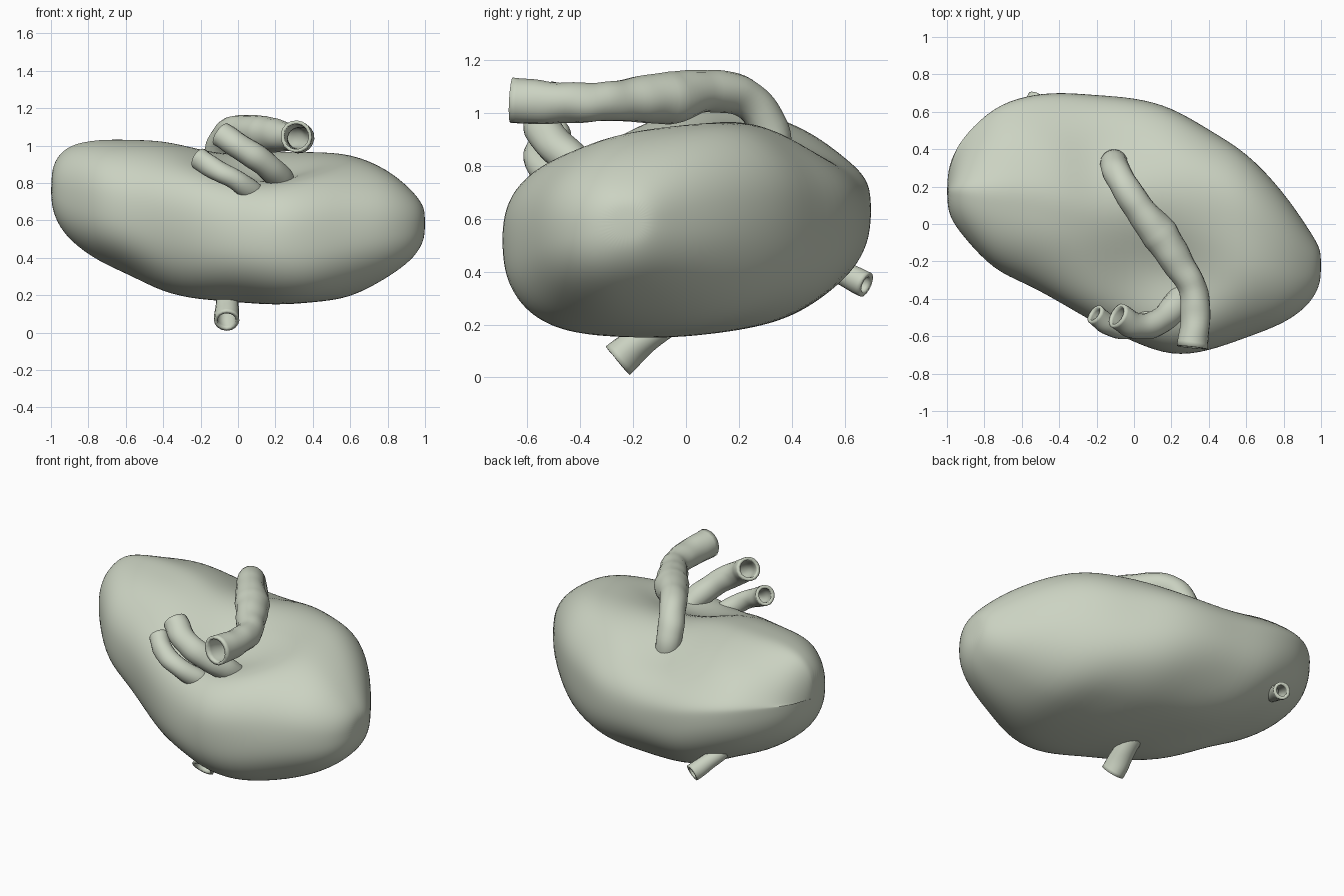
import bpy, bmesh, math
from mathutils import Vector, noise

if "Cube" in bpy.data.objects:
    bpy.data.objects.remove(bpy.data.objects["Cube"], do_unlink=True)

COLOUR = (0.60, 0.65, 0.54, 1)
mat = bpy.data.materials.new("pale grey green")
mat.use_nodes = True
mat.diffuse_color = COLOUR
shader = next(n for n in mat.node_tree.nodes if n.type == 'BSDF_PRINCIPLED')
shader.inputs["Base Color"].default_value = COLOUR
shader.inputs["Roughness"].default_value = 0.7


def add_object(name, mesh):
    obj = bpy.data.objects.new(name, mesh)
    bpy.context.collection.objects.link(obj)
    mesh.materials.clear()
    mesh.materials.append(mat)
    for poly in mesh.polygons:
        poly.use_smooth = True
    return obj


# Organ body: rounded sections along x, each given as x, y range, z range
SECTIONS = [
    (-1, .1, .25, .7, .85), (-.97, .02, .36, .6, .93), (-.9, -.07, .47, .5, 1),
    (-.75, -.24, .62, .4, 1.04), (-.58, -.31, .68, .33, 1.04),
    (-.4, -.4, .7, .23, 1.03), (-.2, -.53, .69, .19, .98),
    (0, -.62, .67, .17, .95), (.2, -.7, .62, .15, .95), (.4, -.68, .5, .16, .95),
    (.6, -.59, .38, .19, .95), (.8, -.52, .16, .31, .86),
    (.93, -.43, -.03, .4, .75), (.985, -.34, -.12, .48, .68),
    (1, -.27, -.17, .54, .63),
]
SIDES = 40
TILT = 0.08
SWELL = 0.01
# Hollows in the upper surface: x, y, size, depth (a negative depth is a hump)
DENTS = [(.15, -.28, .24, .14), (-.06, .43, .15, .06),
         (.12, .58, .14, .07), (.32, .22, .18, -.02)]


def rounded(value):
    return math.copysign(abs(value) ** 0.85, value)


def body_point(section, angle):
    x, y0, y1, z0, z1 = section
    c, s = rounded(math.cos(angle)), rounded(math.sin(angle))
    half = (y1 - y0) / 2
    p = Vector((x, (y0 + y1) / 2 + half * c,
                (z0 + z1) / 2 + (z1 - z0) / 2 * s + TILT * half * c))
    if s > 0:
        sink = sum(depth * math.exp(-((x - dx) ** 2 + (p.y - dy) ** 2) / size ** 2)
                   for dx, dy, size, depth in DENTS)
        # The tall lobe slopes down toward the back
        lobe = min(1, max(0, (0.05 - x) / 0.35))
        p.z -= s * (sink + 0.21 * lobe * max(c, 0))
    lump = noise.noise(p * 3.2) * 0.025 * (1 - x ** 4)
    return p + Vector((0, c, s)) * (lump + SWELL)


bm = bmesh.new()
rings = [[bm.verts.new(body_point(sec, math.tau * i / SIDES)) for i in range(SIDES)]
         for sec in SECTIONS]
for a, b in zip(rings, rings[1:]):
    for i in range(SIDES):
        j = (i + 1) % SIDES
        bm.faces.new((a[i], a[j], b[j], b[i]))
for ring in (rings[0], rings[-1]):
    bm.faces.new(ring)
bmesh.ops.recalc_face_normals(bm, faces=bm.faces)
mesh = bpy.data.meshes.new("organ_body")
bm.to_mesh(mesh)
bm.free()
body = add_object("organ_body", mesh)
body.modifiers.new("smooth", 'SUBSURF').levels = 2
body.modifiers["smooth"].render_levels = 2


# Vessels: hollow tubes along a smooth path of x, y, z, radius
def vessel(name, points, wall=0.018):
    curve = bpy.data.curves.new(name + "_path", 'CURVE')
    curve.dimensions = '3D'
    curve.bevel_depth = 1
    curve.bevel_resolution = 6
    curve.resolution_u = 8
    spline = curve.splines.new('BEZIER')
    spline.bezier_points.add(len(points) - 1)
    for bp, (x, y, z, r) in zip(spline.bezier_points, points):
        bp.co = (x, y, z)
        bp.radius = r
        bp.handle_left_type = bp.handle_right_type = 'AUTO'
    helper = bpy.data.objects.new(name + "_path", curve)
    bpy.context.collection.objects.link(helper)
    graph = bpy.context.evaluated_depsgraph_get()
    tube = bpy.data.meshes.new_from_object(helper.evaluated_get(graph))
    bpy.data.objects.remove(helper, do_unlink=True)
    bm = bmesh.new()
    bm.from_mesh(tube)
    bmesh.ops.remove_doubles(bm, verts=bm.verts, dist=0.0005)
    bmesh.ops.recalc_face_normals(bm, faces=bm.faces)
    # Slightly uneven walls
    for v in bm.verts:
        v.co += v.normal * noise.noise(v.co * 9) * 0.008
    bm.to_mesh(tube)
    bm.free()
    obj = add_object(name, tube)
    solid = obj.modifiers.new("wall", 'SOLIDIFY')
    solid.thickness = wall
    solid.offset = -1


vessel("large_vessel", [
    (-.1, .34, .8, .07), (-.1, .31, .95, .075), (-.06, .22, 1.06, .075),
    (.03, .08, 1.08, .08), (.14, -.06, 1.06, .1), (.23, -.2, 1.05, .085),
    (.31, -.34, 1.04, .075), (.33, -.48, 1.04, .078), (.31, -.66, 1.05, .085)])
vessel("middle_vessel", [
    (-.09, -.49, 1.06, .07), (0, -.54, 1, .07), (.12, -.53, .92, .07),
    (.22, -.44, .83, .07), (.28, -.32, .72, .06)])
vessel("small_vessel", [
    (-.21, -.48, .93, .058), (-.13, -.54, .88, .055), (-.02, -.56, .82, .055),
    (.08, -.5, .75, .055), (.14, -.4, .66, .05)])
vessel("lower_stub", [
    (-.06, -.04, .24, .06), (-.06, -.16, .15, .062), (-.06, -.26, .065, .068)])
vessel("rear_stub", [
    (-.6, .5, .44, .045), (-.56, .6, .39, .047), (-.52, .68, .35, .05)])
